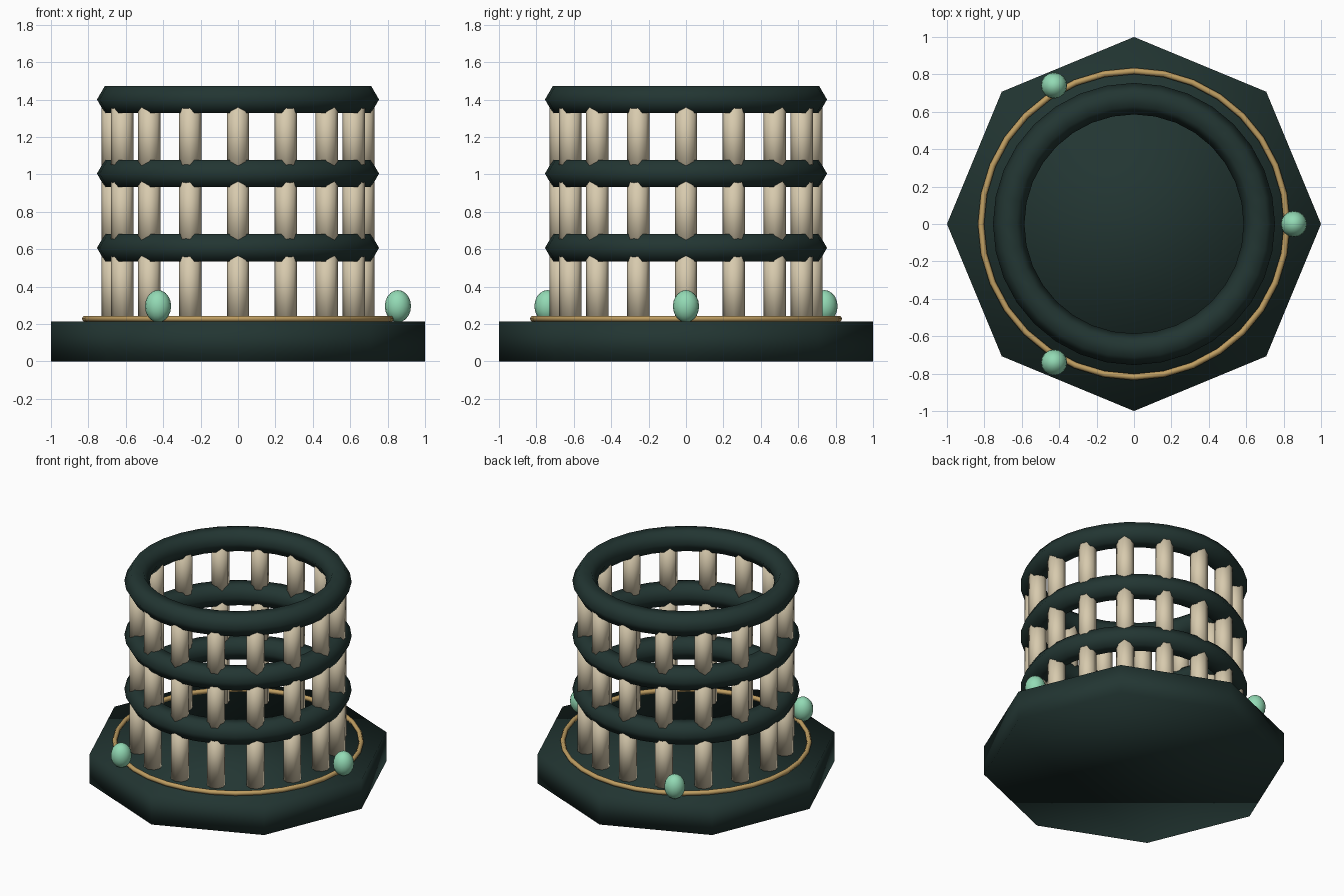
import bpy
from math import cos, sin, pi, tau

if "Cube" in bpy.data.objects:
    bpy.data.objects.remove(bpy.data.objects["Cube"])


def material(name, color):
    m = bpy.data.materials.new(name)
    m.diffuse_color = (*color, 1)
    m.use_nodes = True
    m.node_tree.nodes["Principled BSDF"].inputs["Base Color"].default_value = m.diffuse_color
    return m


GREEN = material("dark_green", (0.016, 0.036, 0.032))
BONE = material("bone", (0.68, 0.59, 0.42))
GOLD = material("gold", (0.52, 0.34, 0.12))
MINT = material("mint", (0.29, 0.70, 0.46))


def finish(name, mat):
    ob = bpy.context.object
    ob.name = name
    ob.data.materials.append(mat)
    bpy.ops.object.shade_smooth()
    return ob


# Octagonal plinth, corners on the axes
bpy.ops.mesh.primitive_cylinder_add(vertices=8, radius=1, depth=0.213, location=(0, 0, 0.1065))
finish("plinth", GREEN)

# Thin inlaid band on the plinth
bpy.ops.mesh.primitive_torus_add(major_radius=0.818, minor_radius=0.017, major_segments=32,
                                 minor_segments=6, location=(0, 0, 0.228))
finish("gold_band", GOLD)

# Three hoops with hexagonal section
LEVELS = (0.607, 1.004, 1.40)
for i, z in enumerate(LEVELS):
    bpy.ops.mesh.primitive_torus_add(major_radius=0.67, minor_radius=0.084, major_segments=32,
                                     minor_segments=6, location=(0, 0, z))
    finish(f"hoop_{i + 1}", GREEN)

# Three tiers of sixteen columns
bottom = 0.21
for t, top in enumerate(LEVELS):
    for i in range(16):
        a = tau * i / 16
        bpy.ops.mesh.primitive_cylinder_add(
            vertices=8, radius=0.06, depth=top - bottom,
            location=(0.67 * cos(a), 0.67 * sin(a), (top + bottom) / 2))
        finish(f"column_{t + 1}_{i + 1}", BONE)
    bottom = top

# Three egg-shaped beads around the band
for i in range(3):
    a = tau * i / 3
    bpy.ops.mesh.primitive_uv_sphere_add(segments=16, ring_count=10, radius=0.07,
                                         location=(0.855 * cos(a), 0.855 * sin(a), 0.295))
    bpy.context.object.scale = (1, 1, 1.23)
    finish(f"bead_{i + 1}", MINT)
